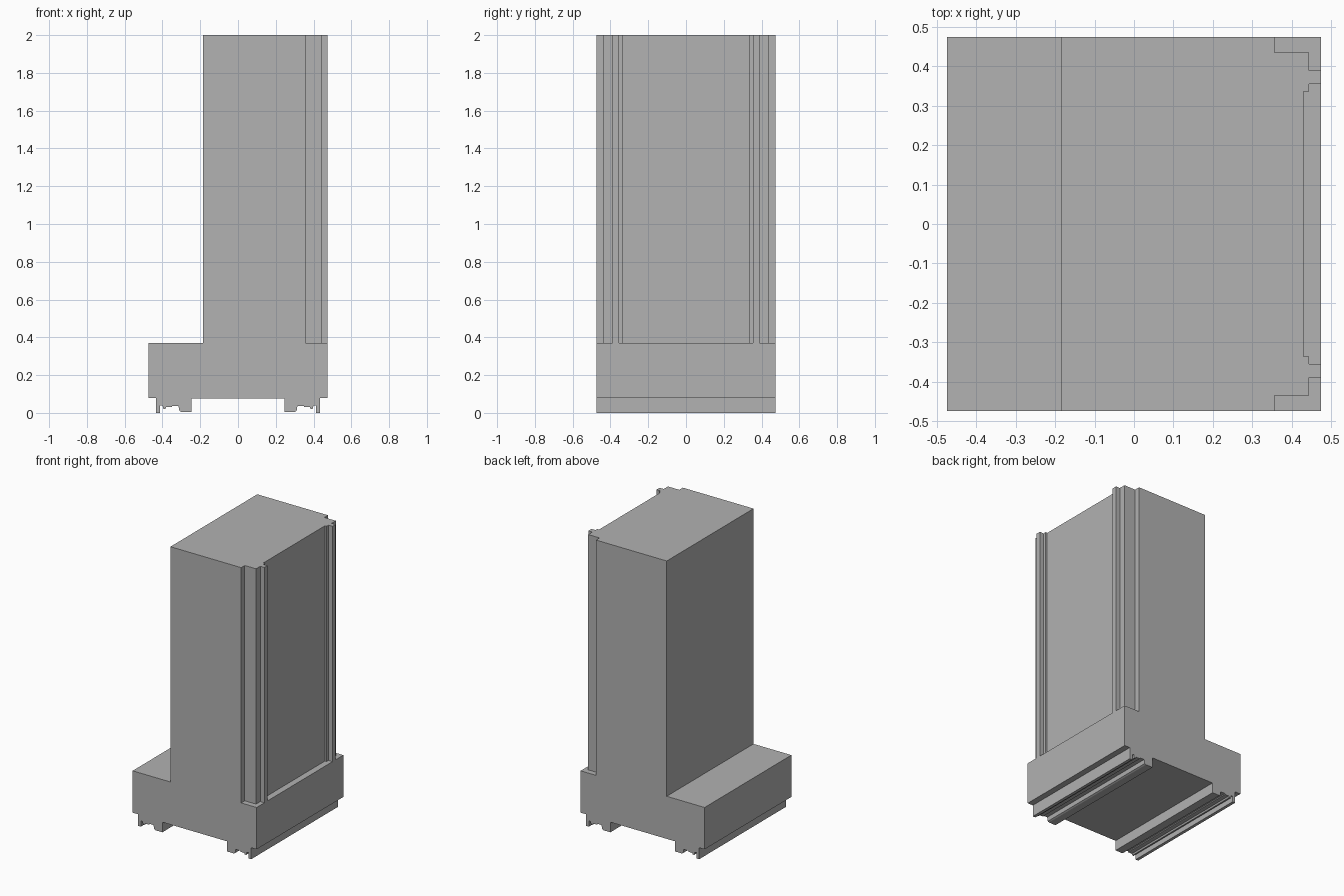
import bpy
import bmesh

cube = bpy.data.objects.get("Cube")
if cube:
    bpy.data.objects.remove(cube, do_unlink=True)

grey = bpy.data.materials.new("stone_grey")
grey.use_nodes = True
colour = (0.445, 0.445, 0.445, 1)
grey.diffuse_color = colour
grey.node_tree.nodes["Principled BSDF"].inputs["Base Color"].default_value = colour


def prism(name, points, offset):
    """Extrude a closed 3D outline along an offset into a solid."""
    bm = bmesh.new()
    face = bm.faces.new([bm.verts.new(p) for p in points])
    result = bmesh.ops.extrude_face_region(bm, geom=[face], use_keep_orig=True)
    moved = [v for v in result["geom"] if isinstance(v, bmesh.types.BMVert)]
    bmesh.ops.translate(bm, verts=moved, vec=offset)
    bmesh.ops.recalc_face_normals(bm, faces=bm.faces)
    mesh = bpy.data.meshes.new(name)
    bm.to_mesh(mesh)
    bm.free()
    mesh.materials.append(grey)
    obj = bpy.data.objects.new(name, mesh)
    bpy.context.collection.objects.link(obj)
    return obj


HALF = 0.475
LEDGE = 0.37

# Moulded foot profile, outer edge to inner edge
foot = [(-.433, .08), (-.433, 0), (-.412, 0), (-.412, .04), (-.4, .04),
        (-.395, .02), (-.385, .02), (-.38, .03), (-.35, .03), (-.35, .037),
        (-.315, .037), (-.31, .01), (-.3, .005), (-.247, .005), (-.247, .075)]
mirrored_foot = [(-x, z) for x, z in reversed(foot)]

# Pillar and plinth share one side profile
profile = ([(-.185, 2), (-.185, LEDGE), (-HALF, LEDGE), (-HALF, .08)]
           + foot + mirrored_foot + [(HALF, .08), (HALF, 2)])
pillar = prism("pillar_and_plinth", [(x, -HALF, z) for x, z in profile],
               (0, HALF * 2, 0))

# Cutters for the corner rebates and the recessed panel
OUT = 0.6
rebate = [(.357, OUT), (.357, .436), (.444, .436), (.444, .39), (OUT, .39), (OUT, OUT)]
panel_half = [(OUT, .356), (.444, .356), (.444, .336), (.431, .336)]
panel = panel_half + [(x, -y) for x, y in reversed(panel_half)]
cuts = {
    "back_rebate_cutter": rebate,
    "front_rebate_cutter": [(x, -y) for x, y in rebate],
    "panel_cutter": panel,
}
for name, outline in cuts.items():
    cutter = prism(name, [(x, y, LEDGE) for x, y in outline], (0, 0, 2))
    cutter.hide_render = True
    mod = pillar.modifiers.new(name, "BOOLEAN")
    mod.operation = "DIFFERENCE"
    mod.solver = "EXACT"
    mod.object = cutter

# Apply the cuts and discard the cutters
bpy.context.view_layer.objects.active = pillar
for name in cuts:
    bpy.ops.object.modifier_apply(modifier=name)
    bpy.data.objects.remove(bpy.data.objects[name], do_unlink=True)
